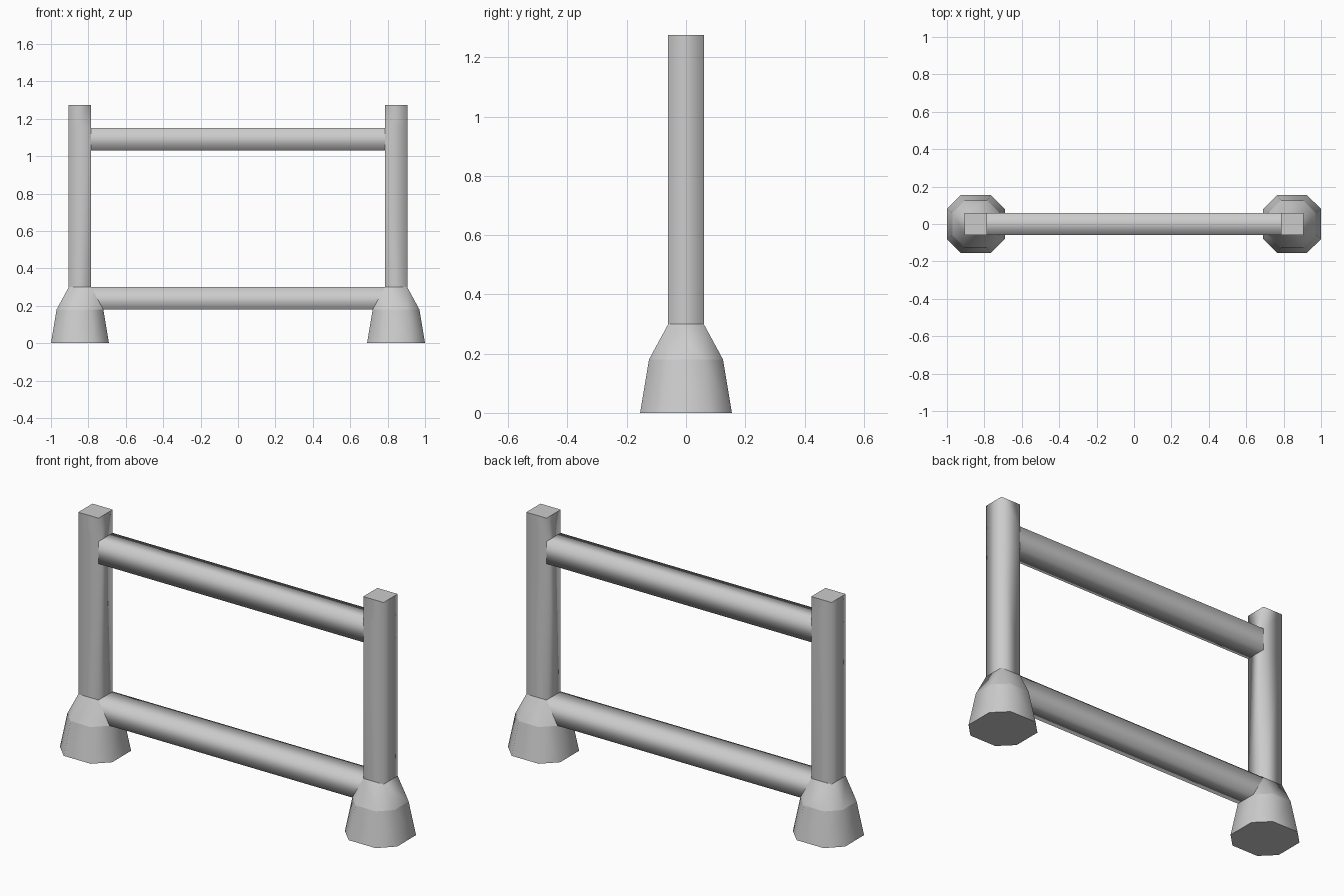
import bpy, bmesh

if "Cube" in bpy.data.objects:
    bpy.data.objects.remove(bpy.data.objects["Cube"])

POST_X = 0.845          # post centre line
R = 0.06                # half thickness of posts and rails


def loft(name, rings, caps=False, skip=(), crease_z=()):
    """Skin a list of matching rings; smooth sides, flat caps."""
    bm = bmesh.new()
    loops = [[bm.verts.new(p) for p in ring] for ring in rings]
    n = len(loops[0])
    for k in range(len(loops) - 1):
        a, b = loops[k], loops[k + 1]
        for i in range(n):
            if (k, i) in skip:
                continue
            j = (i + 1) % n
            bm.faces.new((a[i], a[j], b[j], b[i])).smooth = True
    if caps:
        bm.faces.new(loops[0][::-1])
        bm.faces.new(loops[-1])
    bmesh.ops.remove_doubles(bm, verts=bm.verts[:], dist=0.0005)
    for e in bm.edges:
        if any(all(abs(v.co.z - z) < 1e-4 for v in e.verts) for z in crease_z):
            e.smooth = False
    mesh = bpy.data.meshes.new(name)
    bm.to_mesh(mesh)
    bm.free()
    obj = bpy.data.objects.new(name, mesh)
    bpy.context.collection.objects.link(obj)
    return obj


def post_ring(z, h, s):
    """Square of half width h with corners cut back to half side s."""
    pts = [(h, -s), (h, s), (s, h), (-s, h), (-h, s), (-h, -s), (-s, -h), (s, -h)]
    return [(x - POST_X, y, z) for x, y in pts]


# Posts with flared eight-sided feet; rail openings left in the inner side
profile = [(0, 0.155, 0.08), (0.18, 0.125, R), (0.30, R, R),
           (1.03, R, R), (1.15, R, R), (1.275, R, R)]
posts = loft("posts", [post_ring(*p) for p in profile], caps=True,
             skip={(1, 0), (3, 0)}, crease_z=(0.18, 0.30))
posts.modifiers.new("mirror", 'MIRROR').use_axis[0] = True


def rail(name, z0, z1, x_low, x_high):
    """Square rail; ends may slope to meet the foot."""
    def end(sign):
        return [(sign * x_low, -R, z0), (sign * x_low, R, z0),
                (sign * x_high, R, z1), (sign * x_high, -R, z1)]
    return loft(name, [end(-1), end(1)])


# Rails
inner = POST_X - R
rail("top_rail", 1.03, 1.15, inner, inner)
rail("bottom_rail", 0.18, 0.30, POST_X - 0.125, inner)
